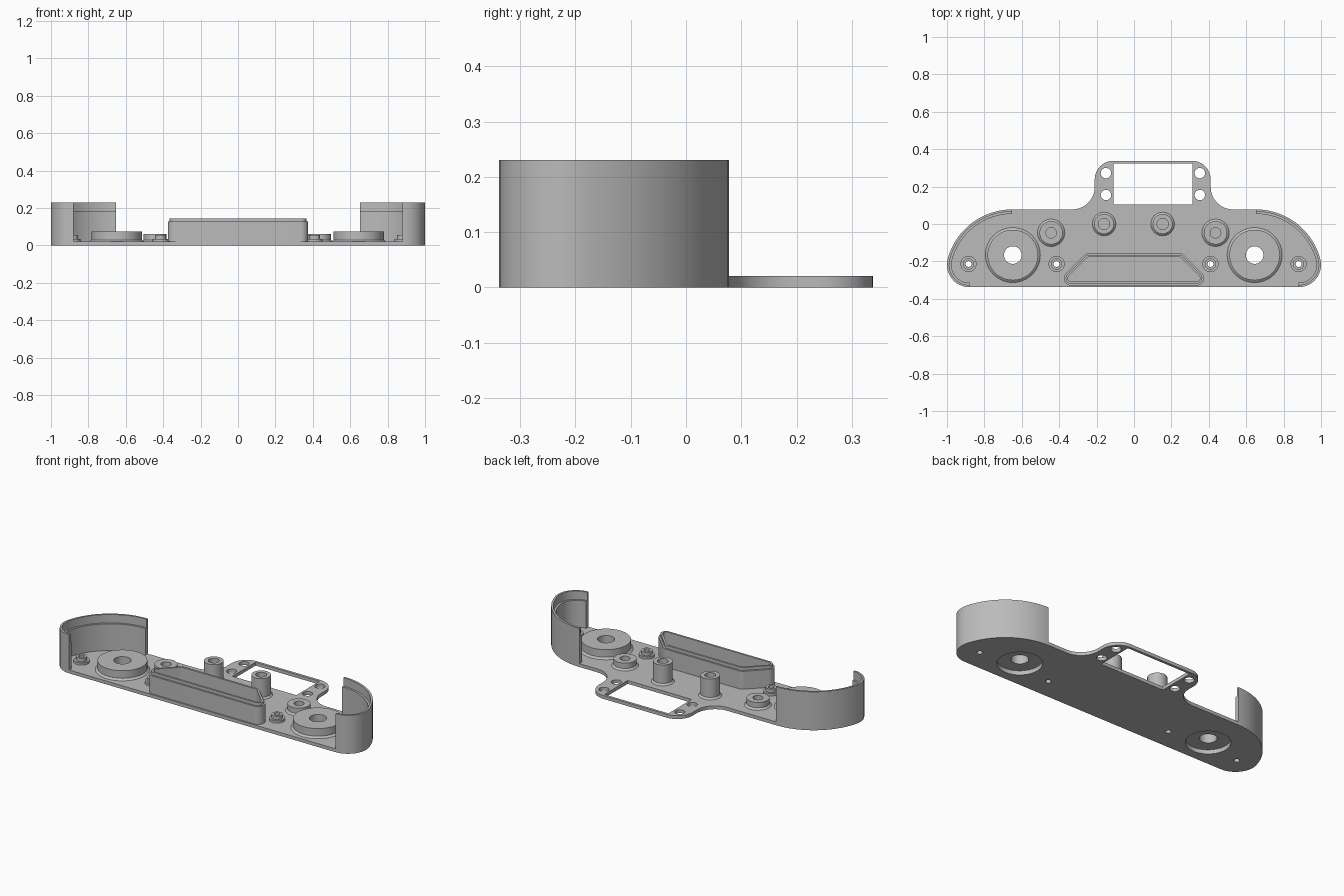
import bpy, bmesh
from math import sin, cos, radians

if "Cube" in bpy.data.objects:
    bpy.data.objects.remove(bpy.data.objects["Cube"], do_unlink=True)

grey = bpy.data.materials.new("plain_grey")
grey.use_nodes = True
colour = (0.5, 0.5, 0.5, 1)
grey.diffuse_color = colour
grey.node_tree.nodes["Principled BSDF"].inputs["Base Color"].default_value = colour

PLATE = 0.02   # plate thickness


def finish(bm, name):
    bmesh.ops.recalc_face_normals(bm, faces=bm.faces)
    mesh = bpy.data.meshes.new(name)
    bm.to_mesh(mesh)
    bm.free()
    mesh.materials.append(grey)
    obj = bpy.data.objects.new(name, mesh)
    bpy.context.collection.objects.link(obj)
    bpy.ops.object.select_all(action='DESELECT')
    obj.select_set(True)
    bpy.context.view_layer.objects.active = obj
    bpy.ops.object.shade_smooth_by_angle(angle=radians(30))
    return obj


def arc(cx, cy, r, start, end, steps=12):
    """Path points with their outward normals: (x, y, nx, ny)."""
    out = []
    for i in range(steps + 1):
        a = radians(start + (end - start) * i / steps)
        out.append((cx + r * cos(a), cy + r * sin(a), cos(a), sin(a)))
    return out


def circle(x, y, r=0.0, steps=48):
    return arc(x, y, r, 0, 360, steps)[:-1]


def mirrored(path):
    return [(-x, y, -nx, ny) for x, y, nx, ny in reversed(path)]


def sweep(name, path, section, closed=True):
    """Carry a closed (offset, z) section along a path."""
    bm = bmesh.new()
    rings = [[bm.verts.new((x + nx * d, y + ny * d, z)) for d, z in section]
             for x, y, nx, ny in path]
    n = len(section)
    pairs = list(zip(rings, rings[1:]))
    if closed:
        pairs.append((rings[-1], rings[0]))
    else:
        bm.faces.new(rings[0])
        bm.faces.new(rings[-1])
    for a, b in pairs:
        for j in range(n):
            k = (j + 1) % n
            bm.faces.new((a[j], a[k], b[k], b[j]))
    return finish(bm, name)


def plate(name, loops, height):
    """Flat sheet with holes, first loop is the outline."""
    bm = bmesh.new()
    edges = []
    for loop in loops:
        vs = [bm.verts.new((p[0], p[1], 0)) for p in loop]
        edges += [bm.edges.new((v, vs[i - 1])) for i, v in enumerate(vs)]
    bmesh.ops.triangle_fill(bm, edges=edges, use_beauty=True, use_dissolve=False,
                            normal=(0, 0, 1))
    top = bmesh.ops.extrude_face_region(bm, geom=bm.faces[:])["geom"]
    moved = [g for g in top if isinstance(g, bmesh.types.BMVert)]
    bmesh.ops.translate(bm, verts=moved, vec=(0, 0, height))
    return finish(bm, name)


# Positions of the repeated features
dials = [(-0.648, -0.166), (0.645, -0.166)]
pegs = [(-0.885, -0.214), (-0.414, -0.214), (0.409, -0.214), (0.88, -0.214)]
rings = [(-0.443, -0.047), (0.436, -0.047)]
posts = [(-0.16, 0), (0.153, 0)]
tab_holes = [(x, y) for x in (-0.15, 0.352) for y in (0.155, 0.272)]

# Base plate with rear tab
wing = arc(0.88, -0.218, 0.12, -90, 15) + arc(0.651, -0.279, 0.357, 15, 90, 24)[1:]
outline = (wing
           + arc(0.53, 0.198, 0.12, 270, 180)
           + arc(0.31, 0.238, 0.1, 0, 90)
           + arc(-0.11, 0.238, 0.1, 90, 180)
           + arc(-0.33, 0.198, 0.12, 0, -90)
           + mirrored(wing))
window = [(-0.11, 0.104), (0.313, 0.104), (0.313, 0.323), (-0.11, 0.323)]
holes = ([window] + [circle(x, y, 0.12) for x, y in dials]
         + [circle(x, y, 0.016, 20) for x, y in pegs]
         + [circle(x, y, 0.028, 24) for x, y in tab_holes])
plate("base_plate", [outline] + holes, PLATE)

# End walls with a thin upper lip
wall = [(0, PLATE), (0, 0.23), (-0.012, 0.23), (-0.012, 0.18),
        (-0.024, 0.18), (-0.024, PLATE)]
sweep("left_end_wall", wing, wall, closed=False)
sweep("right_end_wall", mirrored(wing), wall, closed=False)

# Hollow front box with stepped rim
half = arc(0.335, -0.29, 0.04, -90, 45) + arc(0.24, -0.195, 0.04, 45, 90)
sweep("front_box", half + mirrored(half),
      [(0, PLATE), (0, 0.127), (-0.01, 0.127), (-0.01, 0.145),
       (-0.022, 0.145), (-0.022, PLATE)])


def boss(name, spots, section):
    for i, (x, y) in enumerate(spots):
        sweep(f"{name}_{i + 1}", circle(x, y), section)


# Round bosses: (radius, height) sections
boss("dial_boss", dials, [(0.12, PLATE), (0.12, 0.025), (0.047, 0.025), (0.047, 0.075),
                          (0.135, 0.075), (0.135, 0.03), (0.147, PLATE)])
boss("ring_boss", rings, [(0.028, PLATE), (0.028, 0.062), (0.062, 0.062),
                          (0.062, 0.03), (0.073, PLATE)])
boss("tall_post", posts, [(0.03, PLATE), (0.03, 0.14), (0.053, 0.14),
                          (0.053, 0.03), (0.063, PLATE)])
boss("screw_peg", pegs, [(0.016, PLATE), (0.016, 0.055), (0.03, 0.055),
                         (0.03, 0.034), (0.043, 0.034), (0.043, PLATE)])
